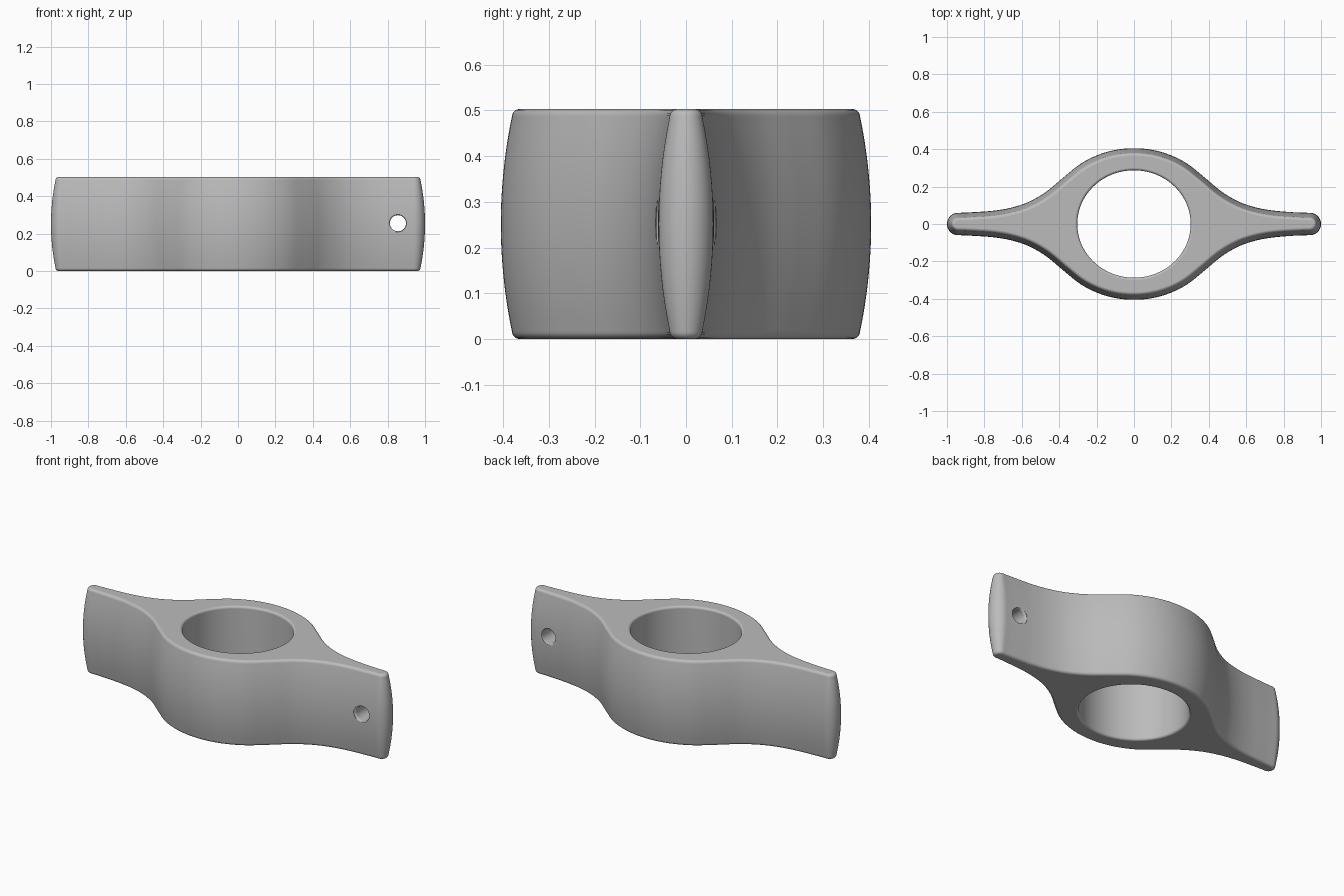
import bpy, bmesh, math
from mathutils import Vector, Matrix
from mathutils.geometry import interpolate_bezier

cube = bpy.data.objects.get("Cube")
if cube:
    bpy.data.objects.remove(cube, do_unlink=True)

HEIGHT = 0.503
HALF = HEIGHT / 2
TIP = 0.06       # radius of the rounded arm ends
BULGE = 0.024    # how far the sides lean in towards the top and bottom
FILLET = 0.018

gray = bpy.data.materials.new("plain gray")
gray.use_nodes = True
color = (0.5, 0.5, 0.5, 1)
gray.diffuse_color = color
gray.node_tree.nodes["Principled BSDF"].inputs["Base Color"].default_value = color


def loft(name, rings):
    """Closed solid through rings of equal point count."""
    bm = bmesh.new()
    loops = [[bm.verts.new(p) for p in ring] for ring in rings]
    n = len(loops[0])
    for low, high in zip(loops, loops[1:]):
        for i in range(n):
            j = (i + 1) % n
            bm.faces.new((low[i], low[j], high[j], high[i]))
    bm.faces.new(loops[0])
    bm.faces.new(loops[-1])
    bmesh.ops.recalc_face_normals(bm, faces=bm.faces)
    mesh = bpy.data.meshes.new(name)
    bm.to_mesh(mesh)
    bm.free()
    mesh.materials.append(gray)
    obj = bpy.data.objects.new(name, mesh)
    bpy.context.collection.objects.link(obj)
    return obj


def flared_cutter(name, rx, ry, half, flare, matrix, steps=96):
    """Elliptic plug that widens in a rounded lip at both ends."""
    lip = []
    for k in range(6):
        a = k / 5 * math.pi / 2
        lip.append((flare * (1 - math.cos(a)), half - flare + flare * math.sin(a)))
    lip.append((flare, half + 0.1))
    profile = [(r, -z) for r, z in reversed(lip)] + lip
    angles = [2 * math.pi * i / steps for i in range(steps)]
    obj = loft(name, [[((rx + r) * math.cos(a), (ry + r) * math.sin(a), z)
                       for a in angles] for r, z in profile])
    obj.data.transform(matrix)
    obj.hide_render = True
    obj.hide_set(True)
    return obj


# Quarter outline: ring bulge flowing into the thin arm, then a round tip
widths = [0.405, 0.397, 0.371, 0.324, 0.25, 0.172, 0.118, 0.087, 0.071, 0.064, TIP]
dx = (1 - TIP) / (len(widths) - 1)
keys = [Vector((i * dx, w)) for i, w in enumerate(widths)]
flat = Vector((dx, 0))
tangents = [flat] + [(b - a) / 2 for a, b in zip(keys, keys[2:])] + [flat]
quarter = []
for i in range(len(keys) - 1):
    quarter += interpolate_bezier(keys[i], keys[i] + tangents[i] / 3,
                                  keys[i + 1] - tangents[i + 1] / 3, keys[i + 1], 7)[:-1]
for k in range(11):
    a = math.pi / 2 * (1 - k / 10)
    quarter.append(Vector((1 - TIP + TIP * math.cos(a), TIP * math.sin(a))))

# Mirror the quarter into the whole outline, running clockwise
half_line = quarter + [Vector((p.x, -p.y)) for p in reversed(quarter[:-1])]
outline = half_line + [Vector((-p.x, p.y)) for p in reversed(half_line[1:-1])]
count = len(outline)
inward = []
for i in range(count):
    t = (outline[(i + 1) % count] - outline[i - 1]).normalized()
    inward.append(Vector((t.y, -t.x)))

# Side profile: filleted edges and barrel shaped wall, as (inset, z)
edge = []
for k in range(7):
    a = k / 6 * math.pi / 2
    edge.append((BULGE + FILLET * (1 - math.sin(a)), FILLET * (1 - math.cos(a))))
wall = [(BULGE * u * u, HALF + u * (HALF - FILLET)) for u in (k / 8 for k in range(-7, 8))]
profile = edge + wall + [(d, HEIGHT - z) for d, z in reversed(edge)]

body = loft("winged_ring", [[(*(p + n * d), z) for p, n in zip(outline, inward)]
                            for d, z in profile])

# Large finger hole and small pin hole in the left arm
finger_hole = flared_cutter("finger_hole_cutter", 0.303, 0.287, HALF, 0.014,
                            Matrix.Translation((0, 0, HALF)), 128)
pin_hole = flared_cutter("pin_hole_cutter", 0.043, 0.043, 0.064, 0.01,
                         Matrix.Translation((0.855, 0, HALF + 0.004))
                         @ Matrix.Rotation(math.pi / 2, 4, "X"), 40)

bpy.ops.object.select_all(action="DESELECT")
body.select_set(True)
bpy.context.view_layer.objects.active = body
for cutter in (finger_hole, pin_hole):
    cut = body.modifiers.new(cutter.name, "BOOLEAN")
    cut.operation = "DIFFERENCE"
    cut.solver = "EXACT"
    cut.object = cutter
    bpy.ops.object.modifier_apply(modifier=cut.name)
    bpy.data.objects.remove(cutter, do_unlink=True)

bpy.ops.object.shade_smooth_by_angle(angle=math.radians(35))
body.modifiers.new("even_shading", "WEIGHTED_NORMAL").keep_sharp = True
